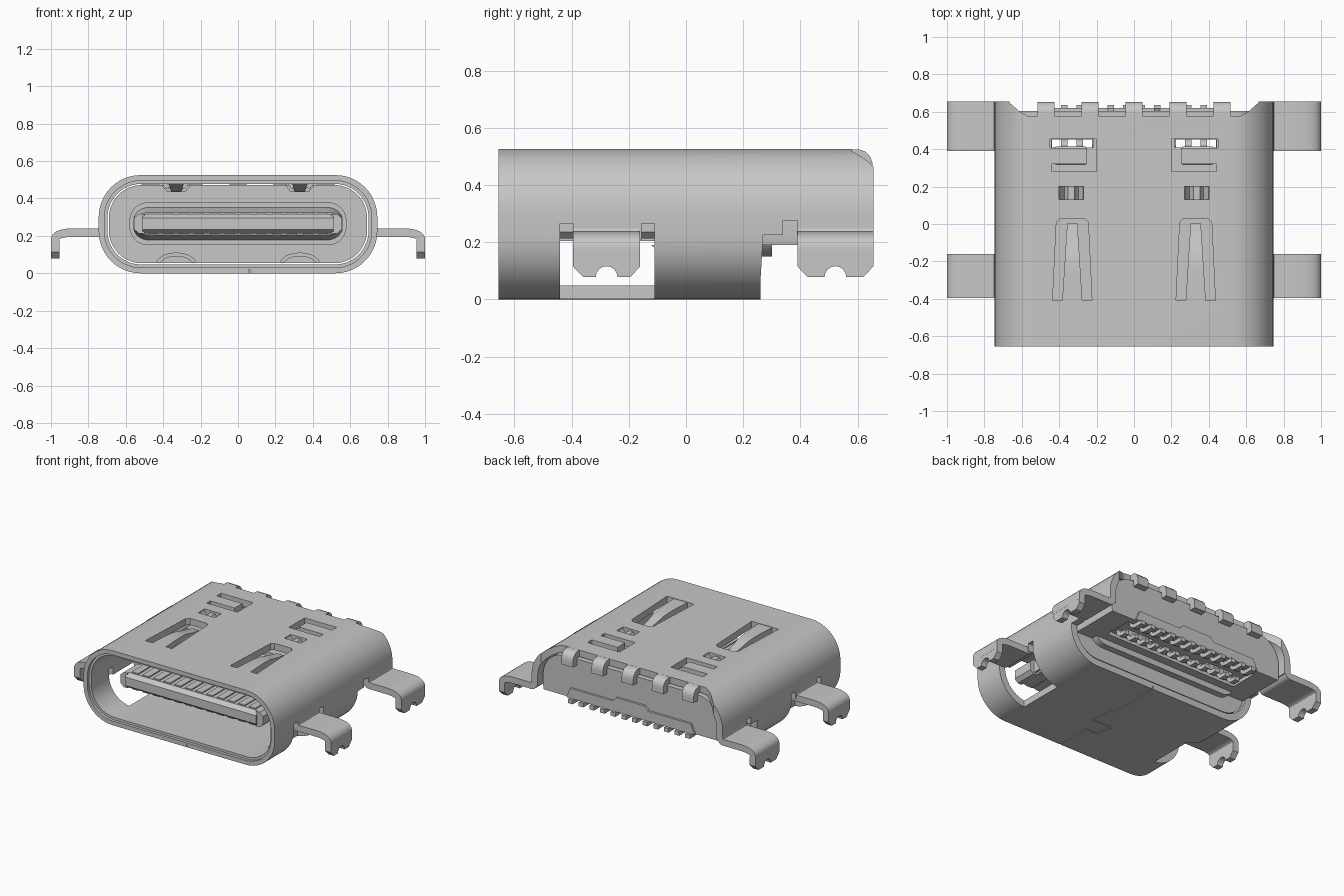
import bpy, bmesh, math
from mathutils import Vector

cube = bpy.data.objects.get("Cube")
if cube:
    bpy.data.objects.remove(cube, do_unlink=True)

metal = bpy.data.materials.new("plain grey")
metal.use_nodes = True
GREY = (0.57, 0.57, 0.57, 1)
metal.diffuse_color = GREY
metal.node_tree.nodes["Principled BSDF"].inputs["Base Color"].default_value = GREY


def prism(name, outline, axis, a, b):
    """Extrude a 2D outline along an axis from a to b."""
    place = {"x": lambda u, v, w: (w, u, v),
             "y": lambda u, v, w: (u, w, v),
             "z": lambda u, v, w: (u, v, w)}[axis]
    bm = bmesh.new()
    near = [bm.verts.new(place(u, v, a)) for u, v in outline]
    far = [bm.verts.new(place(u, v, b)) for u, v in outline]
    bm.faces.new(near)
    bm.faces.new(far[::-1])
    n = len(outline)
    for i in range(n):
        j = (i + 1) % n
        bm.faces.new((near[i], far[i], far[j], near[j]))
    bmesh.ops.recalc_face_normals(bm, faces=bm.faces)
    mesh = bpy.data.meshes.new(name)
    bm.to_mesh(mesh)
    bm.free()
    mesh.materials.append(metal)
    ob = bpy.data.objects.new(name, mesh)
    bpy.context.collection.objects.link(ob)
    return ob


def rect(u0, u1, v0, v1):
    return [(u0, v0), (u1, v0), (u1, v1), (u0, v1)]


def rounded(hw, z0, z1, r, n=12):
    """Rounded rectangle centred on x = 0."""
    pts = []
    corners = ((hw - r, z1 - r), (r - hw, z1 - r), (r - hw, z0 + r), (hw - r, z0 + r))
    for k, (cx, cz) in enumerate(corners):
        for i in range(n + 1):
            t = math.pi / 2 * (k + i / n)
            pts.append((cx + r * math.cos(t), cz + r * math.sin(t)))
    return pts


def strip(path, t, smooth=2):
    """Outline of a bent sheet that follows a path."""
    p = [Vector(q) for q in path]
    for _ in range(smooth):
        q = [p[0]]
        for a, b in zip(p, p[1:]):
            q += [a.lerp(b, 0.25), a.lerp(b, 0.75)]
        p = q + [p[-1]]
    one, two = [], []
    for i, c in enumerate(p):
        d = (p[min(i + 1, len(p) - 1)] - p[max(i - 1, 0)]).normalized() * t / 2
        one.append((c.x - d.y, c.y + d.x))
        two.append((c.x + d.y, c.y - d.x))
    return one + two[::-1]


def cut(target, outline, axis, a, b, both=False):
    """Subtract a prism, and its left-right mirror if asked."""
    jobs = [(outline, a, b)]
    if both:
        jobs.append((outline, -b, -a) if axis == "x" else ([(-u, v) for u, v in outline], a, b))
    for pts, lo, hi in jobs:
        tool = prism("cutter", pts, axis, lo, hi)
        mod = target.modifiers.new("cut", "BOOLEAN")
        mod.operation, mod.solver, mod.object = "DIFFERENCE", "EXACT", tool
        bpy.context.view_layer.objects.active = target
        bpy.ops.object.modifier_apply(modifier=mod.name)
        bpy.data.objects.remove(tool, do_unlink=True)


def mirror(ob):
    ob.modifiers.new("mirror", "MIRROR")


# Outer shell with a stepped mouth
H = 0.525
shell = prism("shell", rounded(0.745, 0, H, 0.225), "y", -0.655, 0.655)
cut(shell, rounded(0.698, 0.047, H - 0.047, 0.18), "y", -0.8, 0.8)
cut(shell, rounded(0.715, 0.03, H - 0.03, 0.197), "y", -0.8, -0.635)

# Side openings and the open underside at the rear
opening = [(-0.44, -0.1), (-0.11, -0.1), (-0.11, 0.18), (-0.145, 0.21), (-0.44, 0.21)]
cut(shell, opening, "x", 0.54, 0.9, True)
for y0, y1 in ((-0.44, -0.395), (-0.155, -0.11)):
    cut(shell, rect(y0, y1, 0.19, 0.265), "x", 0.64, 0.9, True)
cut(shell, [(0.26, -0.1), (0.26, 0.06), (0.27, 0.225), (0.8, 0.225), (0.8, -0.1)], "x", -0.9, 0.9)
cut(shell, rect(0.34, 0.388, 0.15, 0.275), "x", 0.6, 0.9, True)

# Cut-back rear edge of the roof
cut(shell, [(-0.57, 0.578), (0.57, 0.578), (0.61, 0.6), (0.69, 0.67),
            (-0.69, 0.67), (-0.61, 0.6)], "z", 0.4, 0.6)

# Spring openings and stamped windows in the roof
cut(shell, [(0.225, -0.41), (0.245, 0.01), (0.265, 0.03), (0.395, 0.03), (0.415, 0.01),
            (0.435, -0.41)], "z", 0.42, 0.6, True)
window = [(0.2, 0.28), (0.44, 0.28), (0.44, 0.32), (0.25, 0.32),
          (0.25, 0.405), (0.45, 0.405), (0.45, 0.455), (0.2, 0.455)]
cut(shell, window, "z", 0.42, 0.6, True)
cut(shell, rect(0.27, 0.4, 0.13, 0.2), "z", 0.42, 0.6, True)

# Pressed-in wavy strips below the small roof windows
wave = [(0.262, 0.505), (0.3, 0.45), (0.335, 0.52), (0.37, 0.45), (0.408, 0.505)]
mirror(prism("wavy_strip", strip(wave, 0.025, 1), "y", 0.13, 0.2))

# Dovetail seam in the floor
seam = [(0.06, -0.7), (0.06, -0.4), (-0.03, -0.4), (-0.05, -0.28), (0.11, -0.28),
        (0.09, -0.12), (0.06, -0.12), (0.06, 0.3)]
cut(shell, strip(seam, 0.006, 0), "z", -0.1, 0.02)

# Roof spring fingers, narrowing toward the tip
finger = prism("roof_spring", strip([(-0.43, 0.502), (-0.2, 0.502), (-0.1, 0.475), (0, 0.455)], 0.04),
               "x", 0.275, 0.385)
for v in finger.data.vertices:
    v.co.x = 0.33 + (v.co.x - 0.33) * (1 - 0.5 * (v.co.y + 0.43) / 0.43)
mirror(finger)

# Rear fingers folded down over the housing
fold = [(0.56, 0.502), (0.628, 0.502), (0.631, 0.43)]
for i in range(-2, 3):
    prism("rear_finger", strip(fold, 0.045), "x", i * 0.235 - 0.045, i * 0.235 + 0.045)

# Solder tabs with notched feet
bend = [(0.722, 0.3), (0.722, 0.217), (0.78, 0.217), (0.978, 0.217), (0.978, 0.14)]
for label, y0, y1 in (("front", -0.395, -0.16), ("rear", 0.39, 0.655)):
    mirror(prism(label + "_tab", strip(bend, 0.045, 3), "y", y0, y1))
    mid = (y0 + y1) / 2
    arch = [(mid + 0.038 * math.cos(t), 0.078 + 0.038 * math.sin(t))
            for t in [math.pi * k / 8 for k in range(9)]]
    foot = [(y0, 0.15), (y0, 0.115), (y0 + 0.035, 0.078)] + arch[::-1]
    foot += [(y1 - 0.035, 0.078), (y1, 0.115), (y1, 0.15)]
    mirror(prism(label + "_tab_foot", foot, "x", 0.9555, 1.0))

# Housing that closes the back, with a shallow pin recess below
housing = prism("housing", rounded(0.69, 0.054, 0.472, 0.175), "y", 0.22, 0.605)
cut(housing, rect(0.255, 0.8, -0.1, 0.19), "x", -0.9, 0.9)
cut(housing, rect(-0.52, 0.52, 0.36, 0.56), "z", 0.1, 0.215)
cut(housing, rect(0.22, 0.44, 0.408, 0.452), "z", 0.1, 0.6, True)
cut(housing, [(0.23, 0.5), (0.28, 0.44), (0.38, 0.44), (0.43, 0.5)], "y", 0.1, 0.25, True)
mirror(prism("housing_bump", strip([(0.23, 0.06), (0.28, 0.1), (0.38, 0.1), (0.43, 0.06)], 0.02),
             "y", 0.17, 0.23))
ledge = [(-0.5, 0.19), (0.5, 0.19), (0.47, 0.26), (0.14, 0.26), (0.11, 0.29),
         (-0.11, 0.29), (-0.14, 0.26), (-0.47, 0.26)]
prism("housing_ledge", ledge, "y", 0.59, 0.62)

# Bent flaps below the roof windows
mirror(prism("window_flap", strip([(0.32, 0.49), (0.37, 0.485), (0.405, 0.46)], 0.035),
             "x", 0.26, 0.42))

# Collar with a tapered step, and the tongue
prism("collar", rounded(0.58, 0.15, 0.38, 0.1), "y", 0.15, 0.3)
step = prism("collar_step", rounded(0.56, 0.165, 0.365, 0.085), "y", 0.04, 0.2)
for v in step.data.vertices:
    if v.co.y < 0.1:
        v.co.z = 0.265 + (v.co.z - 0.265) * 0.6
nose = [(-0.53, 0.235), (-0.5, 0.212), (0.3, 0.212), (0.3, 0.318), (-0.5, 0.318), (-0.53, 0.295)]
prism("tongue", nose, "x", -0.51, 0.51)
side = [(0.5, 0.212), (0.53, 0.212), (0.555, 0.235), (0.555, 0.295), (0.53, 0.318), (0.5, 0.318)]
for y0, y1 in ((-0.515, -0.36), (-0.2, 0.15)):
    mirror(prism("tongue_edge", side, "y", y0, y1))
mirror(prism("tongue_edge_web", rect(0.5, 0.525, 0.225, 0.305), "y", -0.4, -0.15))

# Contacts on the tongue and solder pins at the back
for i in range(12):
    x = (i - 5.5) * 0.083
    prism("upper_contact", rect(x - 0.025, x + 0.025, 0.31, 0.326), "y", -0.495, 0.1)
    prism("lower_contact", rect(x - 0.025, x + 0.025, 0.204, 0.22), "y", -0.495, 0.1)
    prism("rear_pin", strip([(0.53, 0.24), (0.54, 0.175), (0.635, 0.175)], 0.028),
          "x", x - 0.018, x + 0.018)
    prism("inner_pin", strip([(0.4, 0.24), (0.41, 0.175), (0.475, 0.175)], 0.028),
          "x", x - 0.018, x + 0.018)

# Smooth the bends and keep the edges sharp
bpy.ops.object.select_all(action="DESELECT")
for ob in bpy.context.scene.objects:
    if ob.type == "MESH":
        ob.select_set(True)
        bpy.context.view_layer.objects.active = ob
bpy.ops.object.shade_smooth_by_angle(angle=math.radians(35))
